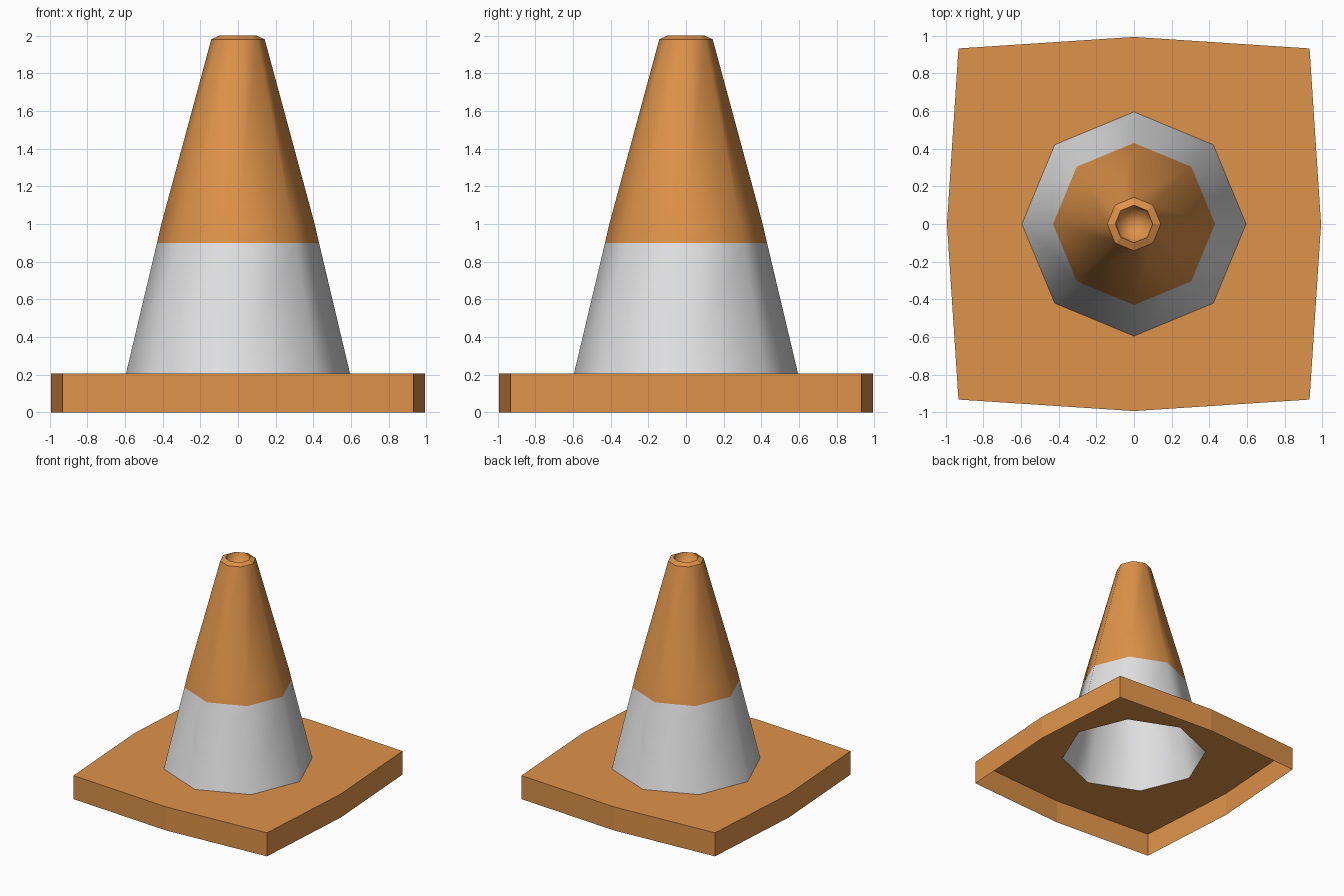
import bpy, bmesh, math

if "Cube" in bpy.data.objects:
    bpy.data.objects.remove(bpy.data.objects["Cube"])


def material(name, color):
    m = bpy.data.materials.new(name)
    m.diffuse_color = (*color, 1.0)
    m.use_nodes = True
    m.node_tree.nodes["Principled BSDF"].inputs["Base Color"].default_value = m.diffuse_color
    return m


orange = material("orange", (0.73, 0.29, 0.067))
silver = material("light_grey", (0.76, 0.76, 0.77))


def octagon(r, z, diagonal=None):
    """Eight points; diagonal is an optional radius for the 45 degree corners."""
    pts = []
    for i in range(8):
        rad = diagonal if diagonal and i % 2 else r
        a = i * math.pi / 4
        pts.append((rad * math.cos(a), rad * math.sin(a), z))
    return pts


def shell(name, rings, mats, smooth, grey_below=None, tip=None):
    """Open sheet through a stack of octagons, optionally ending in a tip."""
    bm = bmesh.new()
    loops = [[bm.verts.new(p) for p in ring] for ring in rings]
    for a, b in zip(loops, loops[1:]):
        for i in range(8):
            j = (i + 1) % 8
            bm.faces.new((a[i], a[j], b[j], b[i]))
    if tip is not None:
        t = bm.verts.new((0, 0, tip))
        for i in range(8):
            bm.faces.new((loops[-1][i], loops[-1][(i + 1) % 8], t))
    for f in bm.faces:
        f.smooth = smooth
        if grey_below and f.calc_center_median().z < grey_below:
            f.material_index = 1
    mesh = bpy.data.meshes.new(name)
    bm.to_mesh(mesh)
    bm.free()
    for m in mats:
        mesh.materials.append(m)
    ob = bpy.data.objects.new(name, mesh)
    bpy.context.collection.objects.link(ob)
    return ob


TOP = 0.205
corner = 0.932 * math.sqrt(2)

# Base plate: bulging square, open underneath, with an octagonal hole
shell("base", [octagon(0.993, 0, corner), octagon(0.993, TOP, corner),
               octagon(0.595, TOP)], [orange], False)

# Hollow cone body with grey lower band
shell("cone_body", [octagon(0.595, TOP), octagon(0.43, 0.9),
                    octagon(0.407, 1.0), octagon(0.142, 1.98)],
      [orange, silver], True, grey_below=0.9)

# Bevelled rim around the tip
shell("tip_rim", [octagon(0.142, 1.98), octagon(0.1, 2.0)], [orange], False)

# Shallow recess in the tip
shell("tip_recess", [octagon(0.1, 2.0), octagon(0.085, 1.93)],
      [orange], True, tip=1.9)
